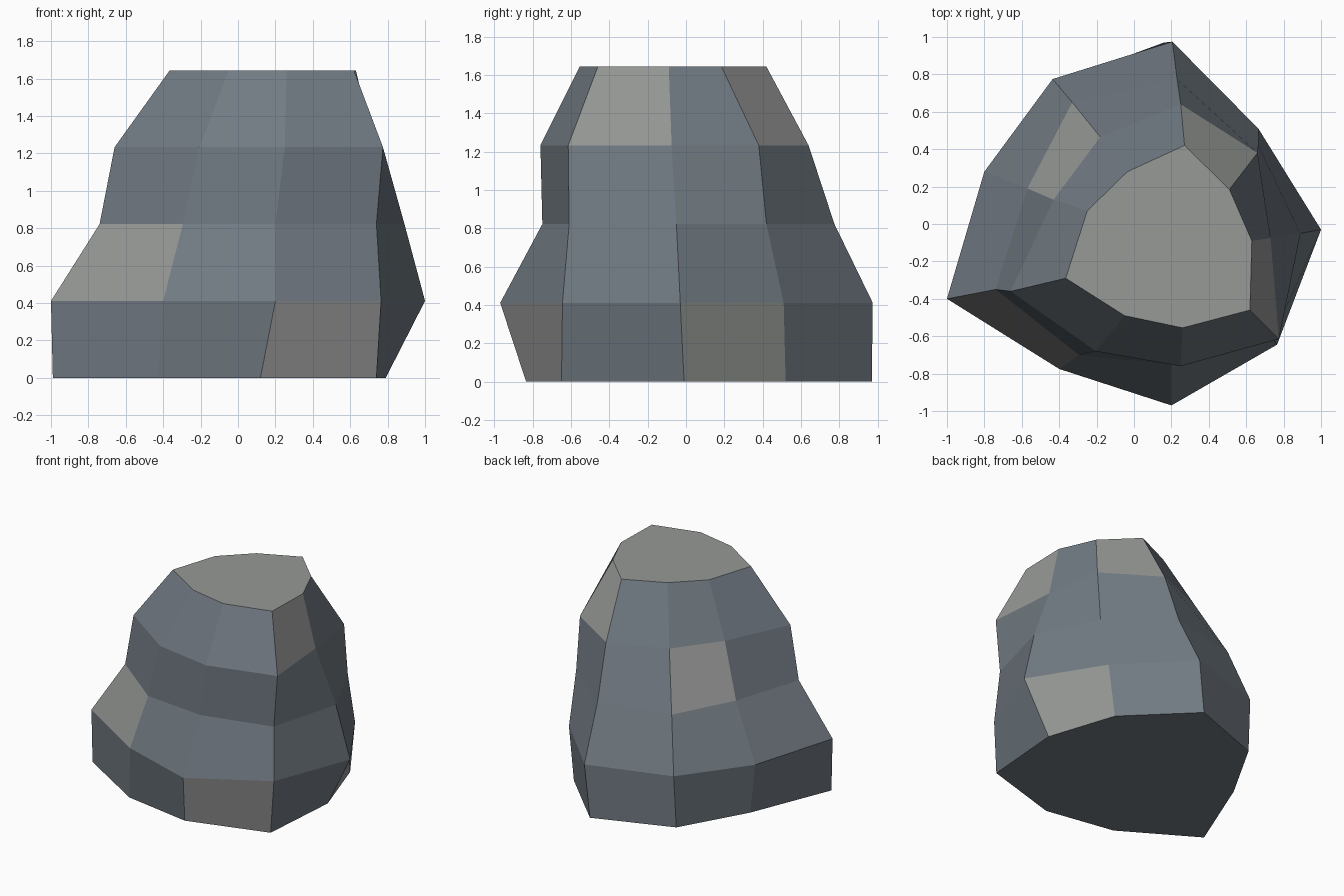
import bpy
import bmesh

if "Cube" in bpy.data.objects:
    bpy.data.objects.remove(bpy.data.objects["Cube"])


def make_material(name, colour):
    mat = bpy.data.materials.new(name)
    mat.diffuse_color = (*colour, 1.0)
    mat.use_nodes = True
    mat.node_tree.nodes["Principled BSDF"].inputs["Base Color"].default_value = mat.diffuse_color
    return mat


# Outline of the boulder at five evenly spaced heights, nine corners each,
# starting at the left corner and going round by the back.
STEP = 0.411
RINGS = [
    [(-.99, -.40), (-.73, .24), (-.44, .75), (.16, .97), (.615, .52),
     (.79, -.01), (.74, -.65), (.12, -.835), (-.43, -.74)],
    [(-1.0, -.40), (-.80, .28), (-.435, .775), (.205, .975), (.665, .51),
     (1.0, -.03), (.765, -.645), (.20, -.97), (-.40, -.775)],
    [(-.74, -.35), (-.57, .19), (-.33, .65), (.23, .775), (.665, .42),
     (.89, -.05), (.74, -.61), (.20, -.75), (-.295, -.70)],
    [(-.66, -.36), (-.43, .13), (-.18, .465), (.25, .64), (.66, .38),
     (.73, -.075), (.775, -.615), (.25, -.76), (-.205, -.68)],
    [(-.365, -.29), (-.25, .07), (-.035, .28), (.27, .42), (.51, .185),
     (.63, -.09), (.62, -.46), (.26, -.555), (-.05, -.49)],
]
# (band, side) of the facets in the paler stone
PALE = {(0, 4), (0, 6), (1, 8), (2, 1), (3, 3), (3, 5)}

bm = bmesh.new()
rings = [[bm.verts.new((x, y, i * STEP)) for x, y in ring]
         for i, ring in enumerate(RINGS)]

# Side facets
n = len(RINGS[0])
for band, (low, high) in enumerate(zip(rings, rings[1:])):
    for side in range(n):
        nxt = (side + 1) % n
        face = bm.faces.new((low[side], high[side], high[nxt], low[nxt]))
        face.material_index = int((band, side) in PALE)

# Underside and pale flat top
bm.faces.new(rings[0])
bm.faces.new(rings[-1]).material_index = 1
bmesh.ops.recalc_face_normals(bm, faces=bm.faces[:])

mesh = bpy.data.meshes.new("boulder")
bm.to_mesh(mesh)
bm.free()
mesh.materials.append(make_material("blue_grey_stone", (0.165, 0.195, 0.225)))
mesh.materials.append(make_material("pale_grey_stone", (0.31, 0.32, 0.31)))
boulder = bpy.data.objects.new("boulder", mesh)
bpy.context.collection.objects.link(boulder)
